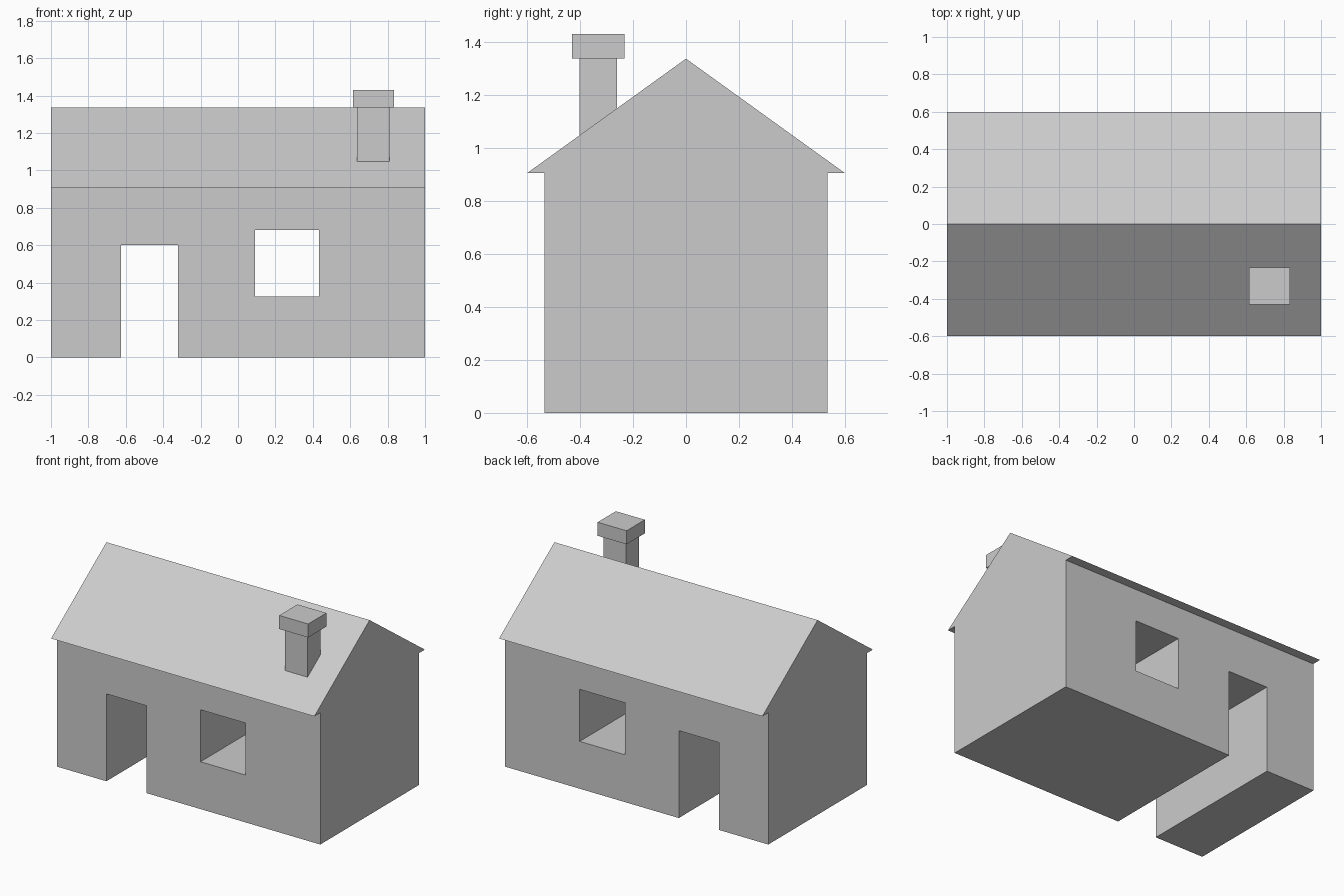
import bpy, bmesh
from mathutils import Vector

cube = bpy.data.objects.get("Cube")
if cube:
    bpy.data.objects.remove(cube, do_unlink=True)

grey = bpy.data.materials.new("plain grey")
grey.use_nodes = True
colour = (0.6, 0.6, 0.6, 1.0)
grey.diffuse_color = colour
grey.node_tree.nodes["Principled BSDF"].inputs["Base Color"].default_value = colour


def add_object(name, bm):
    bmesh.ops.recalc_face_normals(bm, faces=bm.faces)
    mesh = bpy.data.meshes.new(name)
    bm.to_mesh(mesh)
    bm.free()
    mesh.materials.append(grey)
    obj = bpy.data.objects.new(name, mesh)
    bpy.context.collection.objects.link(obj)
    return obj


def add_box(name, low, high):
    """Box between two opposite corners."""
    low, high = Vector(low), Vector(high)
    bm = bmesh.new()
    bmesh.ops.create_cube(bm, size=1)
    bmesh.ops.scale(bm, vec=high - low, verts=bm.verts)
    bmesh.ops.translate(bm, vec=(low + high) / 2, verts=bm.verts)
    return add_object(name, bm)


def add_prism(name, profile, half_length):
    """Side profile of (y, z) points extruded along x."""
    bm = bmesh.new()
    face = bm.faces.new([bm.verts.new((-half_length, y, z)) for y, z in profile])
    new = bmesh.ops.extrude_face_region(bm, geom=[face])["geom"]
    verts = [v for v in new if isinstance(v, bmesh.types.BMVert)]
    bmesh.ops.translate(bm, vec=(2 * half_length, 0, 0), verts=verts)
    return add_object(name, bm)


def cut(target, cutter):
    """Subtract the cutter and discard it."""
    cutter.hide_render = True
    mod = target.modifiers.new(cutter.name, "BOOLEAN")
    mod.operation = "DIFFERENCE"
    mod.solver = "EXACT"
    mod.object = cutter
    bpy.context.view_layer.objects.active = target
    bpy.ops.object.modifier_apply(modifier=mod.name)
    bpy.data.objects.remove(cutter, do_unlink=True)


# Walls and overhanging gable roof as one solid
wall, eave, eave_z, ridge_z = 0.535, 0.6, 0.905, 1.337
right_half = [(wall, 0), (wall, eave_z), (eave, eave_z)]
left_half = [(-y, z) for y, z in reversed(right_half)]
house = add_prism("house_walls_and_roof", right_half + [(0, ridge_z)] + left_half, 1)

# Doorway and window run straight through the house
cut(house, add_box("doorway_cutter", (-0.625, -1, -0.2), (-0.32, 1, 0.6)))
cut(house, add_box("window_cutter", (0.09, -1, 0.325), (0.433, 1, 0.682)))

# Chimney on the front slope
add_box("chimney_stack", (0.637, -0.402, 1.0), (0.81, -0.26, 1.34))
add_box("chimney_cap", (0.614, -0.43, 1.337), (0.834, -0.232, 1.43))
